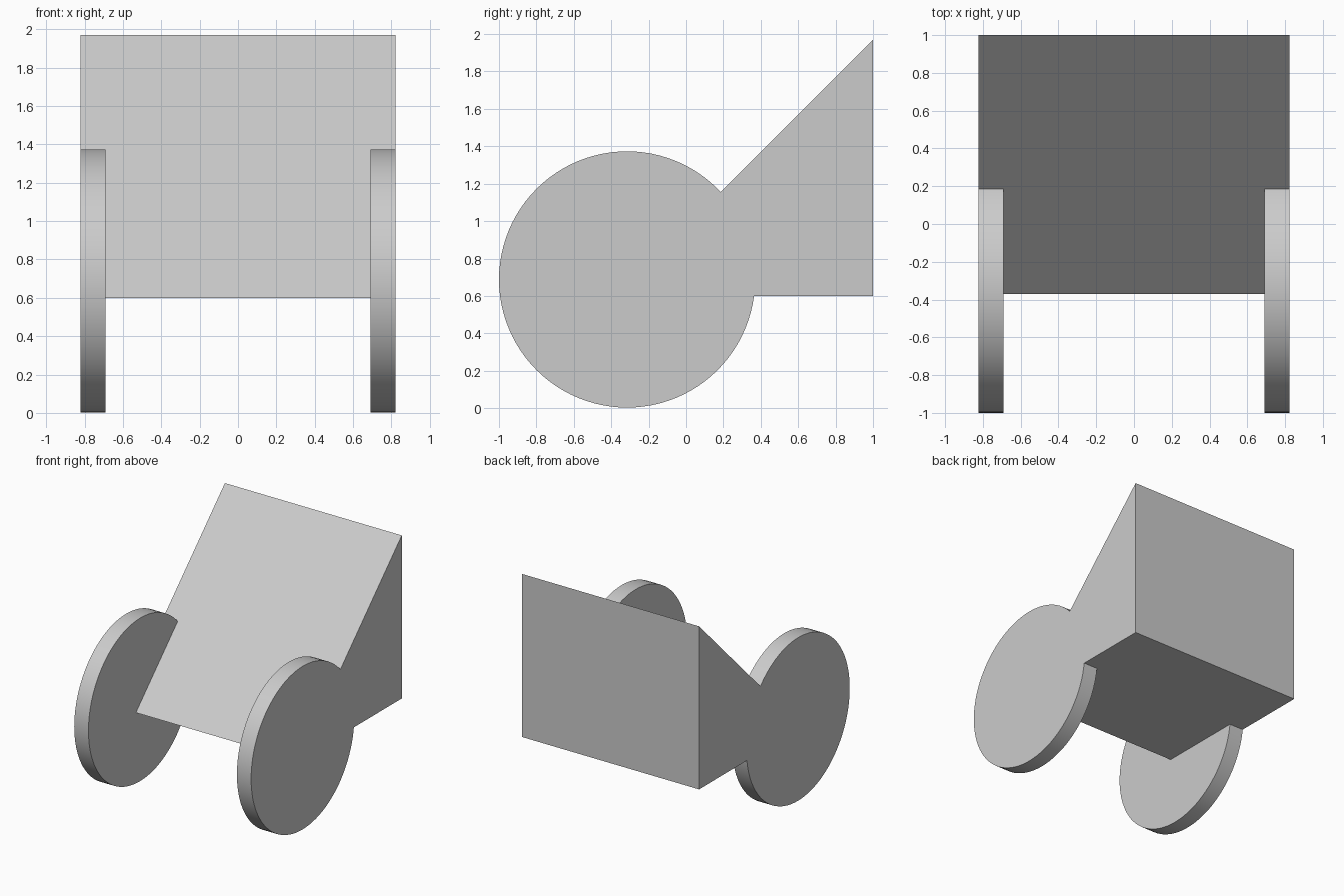
import bpy
import bmesh
import math

cube = bpy.data.objects.get("Cube")
if cube:
    bpy.data.objects.remove(cube, do_unlink=True)

HALF_WIDTH = 0.822
WHEEL_RADIUS = 0.685
WHEEL_WIDTH = 0.132
WHEEL_Y = -0.315

# One plain grey for every part
grey = bpy.data.materials.new("light_grey")
grey.use_nodes = True
colour = (0.6, 0.6, 0.6, 1)
grey.diffuse_color = colour
grey.node_tree.nodes["Principled BSDF"].inputs["Base Color"].default_value = colour


def extrude_profile(name, points, width):
    """Extrude a (y, z) profile along x, centred on x = 0."""
    bm = bmesh.new()
    face = bm.faces.new([bm.verts.new((-width / 2, y, z)) for y, z in points])
    result = bmesh.ops.extrude_face_region(bm, geom=[face])
    moved = [v for v in result["geom"] if isinstance(v, bmesh.types.BMVert)]
    bmesh.ops.translate(bm, verts=moved, vec=(width, 0, 0))
    bmesh.ops.recalc_face_normals(bm, faces=bm.faces)
    mesh = bpy.data.meshes.new(name)
    bm.to_mesh(mesh)
    bm.free()
    obj = bpy.data.objects.new(name, mesh)
    bpy.context.collection.objects.link(obj)
    mesh.materials.append(grey)
    return obj


# Wedge body: flat floor, upright back, sloping front
extrude_profile("wedge_body", [(-0.37, 0.6), (1, 0.6), (1, 1.97)], 2 * HALF_WIDTH)

# Wheels, flush with the sides of the body
for side, name in ((-1, "right_wheel"), (1, "left_wheel")):
    bpy.ops.mesh.primitive_cylinder_add(
        vertices=96, radius=WHEEL_RADIUS, depth=WHEEL_WIDTH,
        location=(side * (HALF_WIDTH - WHEEL_WIDTH / 2), WHEEL_Y, WHEEL_RADIUS + 0.003),
        rotation=(0, math.pi / 2, 0))
    wheel = bpy.context.object
    wheel.name = name
    wheel.data.materials.append(grey)
    bpy.ops.object.shade_smooth_by_angle(angle=math.radians(30))
